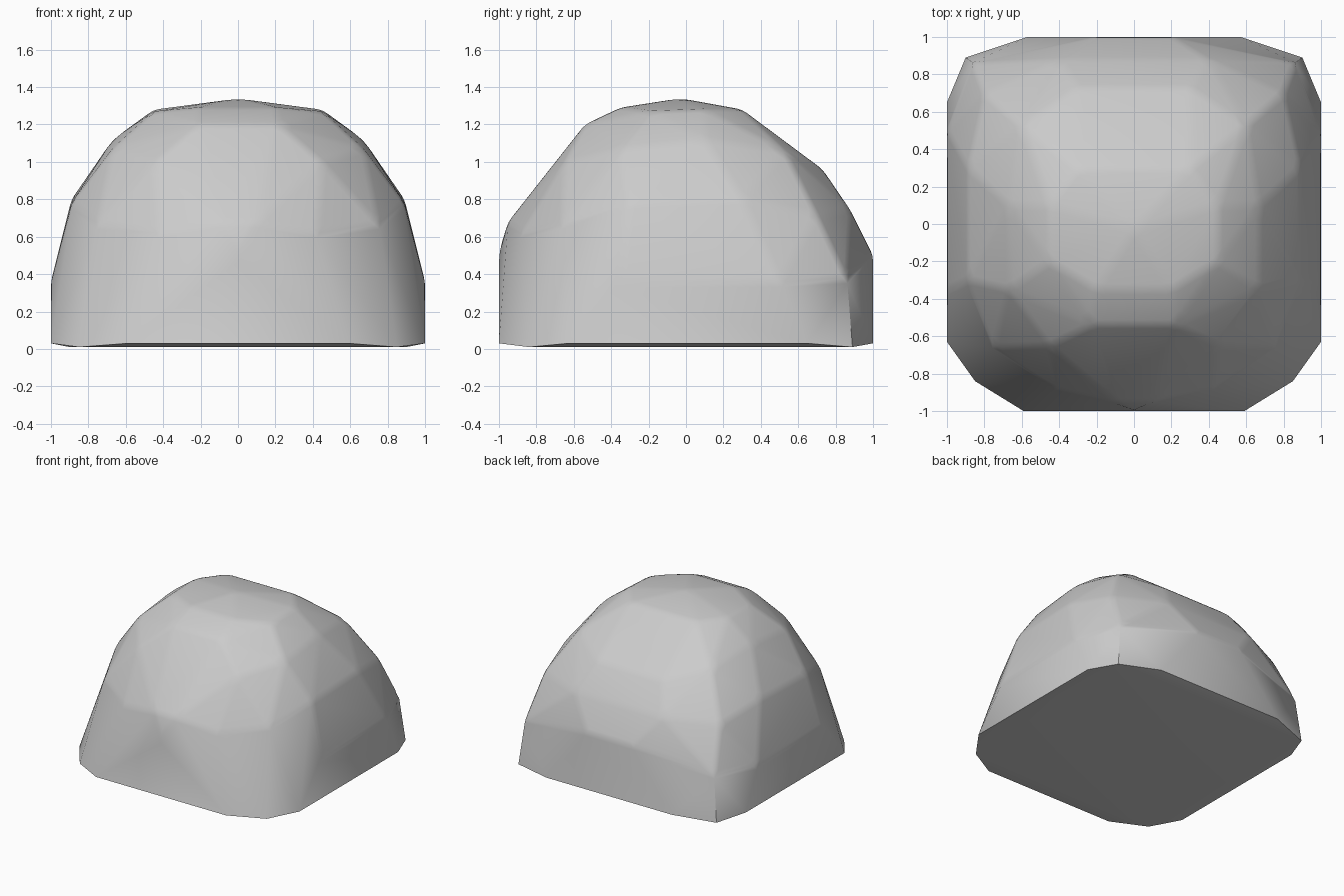
import bpy, bmesh, math

if "Cube" in bpy.data.objects:
    bpy.data.objects.remove(bpy.data.objects["Cube"])

stone = bpy.data.materials.new("grey stone")
stone.diffuse_color = (0.6, 0.6, 0.6, 1)
stone.use_nodes = True
stone.node_tree.nodes["Principled BSDF"].inputs["Base Color"].default_value = stone.diffuse_color

# Right half of the boulder, ring by ring (mirrored in x)
base = [(.57, 1, .03), (.9, .89, .01), (1, .65, .03),
        (1, -.63, .03), (.85, -.84, .01), (.59, -1, .03)]
lower = [(0, -1, .52), (1, -.35, .36), (1, .5, .36), (.86, .86, .38), (.2, 1, .5)]
middle = [(.1, -.95, .68), (.42, -.88, .62), (.75, -.66, .67), (.89, -.3, .78),
          (.89, .3, .8), (.8, .7, .72), (.4, .88, .74)]
upper = [(.22, -.54, 1.2), (.45, -.65, 1.0), (.67, -.35, 1.07), (.67, .1, 1.12),
         (.6, .53, 1.06), (.3, .73, .96)]
crown = [(.2, -.35, 1.29), (.45, -.2, 1.27), (.45, .1, 1.28), (.3, .3, 1.28), (0, -.03, 1.34)]

bm = bmesh.new()
for x, y, z in base + lower + middle + upper + crown:
    for s in ((1, -1) if x else (1,)):
        bm.verts.new((s * x, y, z))

# Faceted hull, with small worn edges everywhere but round the flat underside
hull = bmesh.ops.convex_hull(bm, input=bm.verts[:])
loose = [v for v in bm.verts if not v.link_faces]
bmesh.ops.delete(bm, geom=loose, context='VERTS')
bmesh.ops.dissolve_limit(bm, angle_limit=math.radians(3), verts=bm.verts[:], edges=bm.edges[:])
edges = [e for e in bm.edges if max(v.co.z for v in e.verts) > .1
         and min(v.co.z for v in e.verts) > .1]
bmesh.ops.bevel(bm, geom=edges, offset=.03, segments=2, profile=.5,
                affect='EDGES', clamp_overlap=True)
bmesh.ops.recalc_face_normals(bm, faces=bm.faces[:])

mesh = bpy.data.meshes.new("boulder")
bm.to_mesh(mesh)
bm.free()
mesh.materials.append(stone)
boulder = bpy.data.objects.new("boulder", mesh)
bpy.context.collection.objects.link(boulder)
bpy.context.view_layer.objects.active = boulder
boulder.select_set(True)
bpy.ops.object.shade_smooth_by_angle(angle=math.radians(40))
